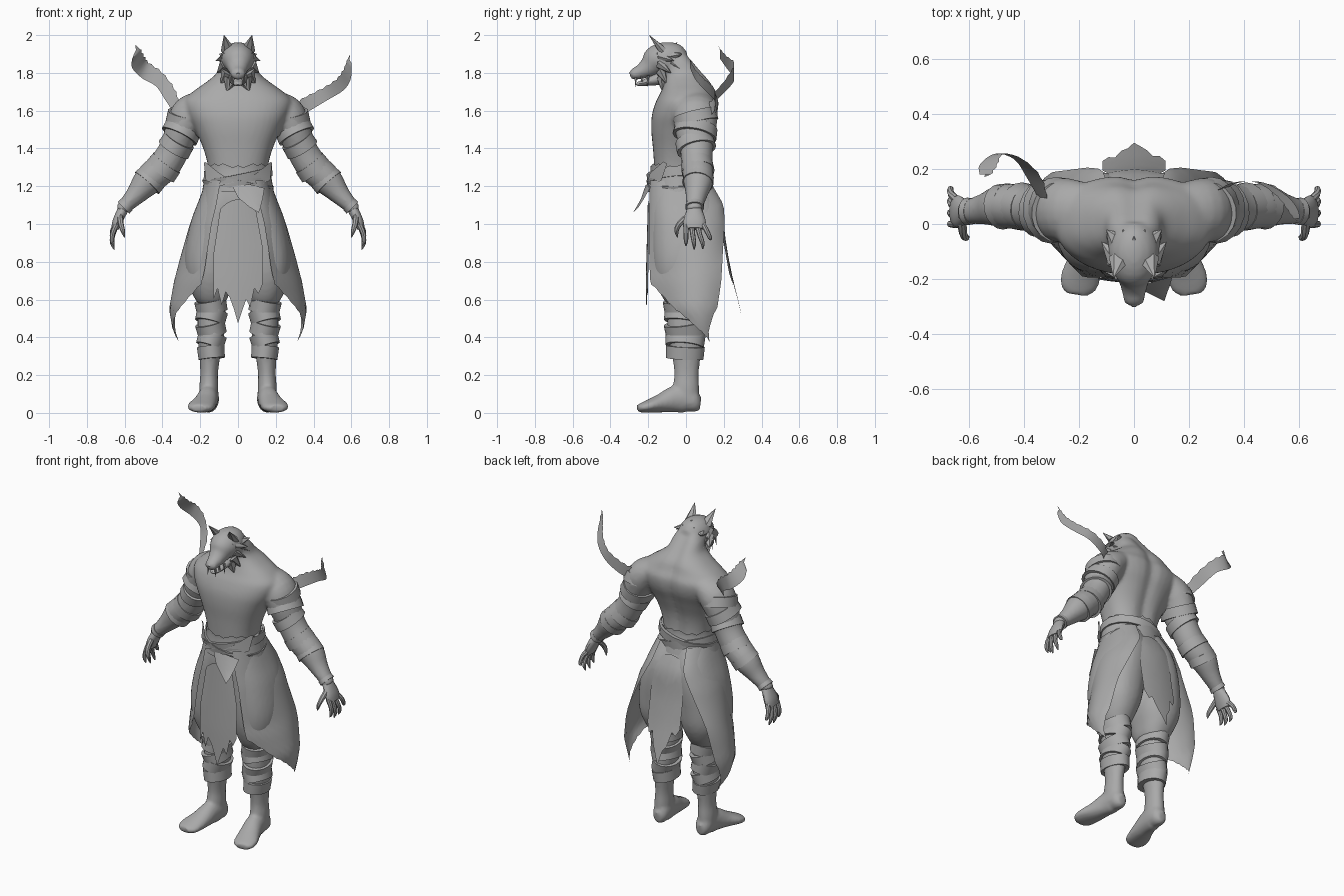
import bpy, bmesh, math
from mathutils import Vector

GREY = bpy.data.materials.new("plain_grey")
GREY.diffuse_color = (0.4, 0.4, 0.4, 1)


def grid_mesh(name, rows, closed=False, mirror=False, angle=40):
    """Skin a list of point rows; closed rows become a capped tube."""
    bm = bmesh.new()
    vs = [[bm.verts.new(p) for p in r] for r in rows]
    n = len(rows[0])
    for a, b in zip(vs, vs[1:]):
        for j in range(n if closed else n - 1):
            k = (j + 1) % n
            bm.faces.new((a[j], a[k], b[k], b[j]))
    if closed:
        bm.faces.new(vs[0])
        bm.faces.new(vs[-1])
    bmesh.ops.recalc_face_normals(bm, faces=bm.faces)
    me = bpy.data.meshes.new(name)
    bm.to_mesh(me)
    bm.free()
    ob = bpy.data.objects.new(name, me)
    bpy.context.collection.objects.link(ob)
    me.materials.append(GREY)
    bpy.ops.object.select_all(action='DESELECT')
    ob.select_set(True)
    bpy.context.view_layer.objects.active = ob
    bpy.ops.object.shade_smooth_by_angle(angle=math.radians(angle))
    if mirror:
        ob.modifiers.new("mirror", 'MIRROR').use_mirror_merge = False
    return ob


def blend(name, obs, voxel, smooth):
    """Join closed parts and melt them into one smooth skin."""
    bpy.ops.object.select_all(action='DESELECT')
    for o in obs:
        o.select_set(True)
    bpy.context.view_layer.objects.active = obs[0]
    bpy.ops.object.convert(target='MESH')
    bpy.ops.object.join()
    ob = bpy.context.view_layer.objects.active
    ob.name = name
    m = ob.modifiers.new("skin", 'REMESH')
    m.mode, m.voxel_size, m.use_smooth_shade = 'VOXEL', voxel, True
    s = ob.modifiers.new("soften", 'SMOOTH')
    s.factor, s.iterations = .5, smooth


def spline(keys, n=4):
    """Catmull-Rom interpolation of equal-length tuples."""
    if n == 1:
        return keys
    k = [keys[0]] + list(keys) + [keys[-1]]
    out = []
    for i in range(1, len(k) - 2):
        for t in (s / n for s in range(n)):
            out.append(tuple(
                0.5 * (2 * b + (c - a) * t + (2 * a - 5 * b + 4 * c - d) * t * t
                       + (3 * b - a - 3 * c + d) * t ** 3)
                for a, b, c, d in zip(*k[i - 1:i + 3])))
    return out + [tuple(keys[-1])]


def tube(name, keys, sides=20, n=4, ref=(0, 1, 0), mirror=False, angle=40):
    """Keys are x, y, z, radius along ref, radius across."""
    ks = spline(keys, n)
    P = [Vector(k[:3]) for k in ks]
    rows = []
    for i, k in enumerate(ks):
        d = (P[min(i + 1, len(P) - 1)] - P[max(i - 1, 0)]).normalized()
        r = Vector(ref)
        u = (r - d * r.dot(d)).normalized()
        v = d.cross(u)
        rows.append([P[i] + u * k[3] * math.cos(a) + v * k[4] * math.sin(a)
                     for a in (2 * math.pi * j / sides for j in range(sides))])
    return grid_mesh(name, rows, True, mirror, angle)


def slices(name, keys, e=1.0, groove=0.0, sides=40, n=4, mirror=False):
    """Horizontal sections: z, centre x, half width, front y, back y."""
    rows = []
    for z, cx, hw, yf, yb in spline(keys, n):
        row = []
        for a in (2 * math.pi * j / sides for j in range(sides)):
            c, s = math.cos(a), math.sin(a)
            x = hw * math.copysign(abs(c) ** e, c)
            y = (yf + yb) / 2 + (yb - yf) / 2 * math.copysign(abs(s) ** e, s)
            if s > 0:
                y -= groove * math.exp(-(x / 0.04) ** 2)
            row.append((cx + x, y, z))
        rows.append(row)
    return grid_mesh(name, rows, True, mirror)


def band(name, c, axis, h, ru, rv, mirror=True):
    """Short wrapped strip around a limb."""
    c, a = Vector(c), Vector(axis).normalized() * h / 2
    tube(name, [(*(c - a), ru, rv), (*(c + a), ru * 1.04, rv * 1.04)], 18, 1, mirror=mirror)


def spike(name, base, tip, r, flat=0.6, ref=(1, 0, 0), mirror=True):
    tube(name, [(*base, r, r * flat), (*tip, .001, .001)], 6, 1, ref, mirror, 30)


def lookup(table, z):
    for a, b in zip(table, table[1:]):
        if a[0] >= z >= b[0]:
            t = (a[0] - z) / (a[0] - b[0])
            return [p + (q - p) * t for p, q in zip(a[1:], b[1:])]
    return table[-1][1:] if z < table[-1][0] else table[0][1:]


# torso, neck, arms and skull melted into one body
torso = slices("torso", [
    (1.18, 0, .15, -.16, .10), (1.30, 0, .158, -.168, .09), (1.40, 0, .184, -.175, .10),
    (1.50, 0, .228, -.184, .135), (1.58, 0, .27, -.18, .168), (1.65, 0, .285, -.158, .176),
    (1.70, 0, .24, -.133, .155), (1.75, 0, .17, -.118, .135), (1.80, 0, .112, -.112, .095),
    (1.86, 0, .092, -.12, .045), (1.92, 0, .06, -.12, -.005)], .85, .018)
arm = tube("arm", [
    (.17, .05, 1.645, .10, .07), (.25, .05, 1.585, .118, .10), (.295, .05, 1.50, .11, .09),
    (.335, .055, 1.40, .088, .082), (.39, .06, 1.31, .083, .085), (.475, .065, 1.23, .08, .08),
    (.54, .055, 1.155, .058, .055), (.602, .045, 1.09, .044, .038), (.615, .045, 1.07, .04, .034)],
    mirror=True)
head = tube("head", [
    (0, .0, 1.86, .05, .05), (0, -.04, 1.865, .08, .084), (0, -.10, 1.872, .094, .092),
    (0, -.155, 1.864, .082, .083), (0, -.195, 1.832, .06, .058), (0, -.24, 1.806, .045, .04),
    (0, -.28, 1.792, .037, .03), (0, -.297, 1.788, .02, .016)], ref=(1, 0, 0))
blend("body", [torso, arm, head], .011, 5)

# arm wraps and hands
for i, (x, z, ax, r) in enumerate([(.278, 1.56, (.15, .25, -1), .113), (.298, 1.49, (.5, -.2, -1), .113),
                                   (.325, 1.42, (.6, .25, -1), .102)]):
    band(f"upper_arm_wrap_{i}", (x, .05, z), ax, .06, r, r - .014)
band("elbow_guard", (.395, .061, 1.30), (.75, .15, -1), .06, .084, .089)
band("forearm_guard", (.465, .065, 1.235), (.9, -.15, -1), .05, .08, .083)
band("wrist_cuff", (.597, .046, 1.095), (.7, 0, -.7), .025, .048, .043)
tube("palm", [(.602, .045, 1.09, .035, .03), (.622, .045, 1.05, .05, .028),
              (.64, .045, 1.01, .06, .026), (.652, .045, .975, .052, .02)], 14, 3, mirror=True)
for i, (y0, y1, zt) in enumerate([(.0, .0, .885), (.03, .043, .865), (.06, .088, .868), (.09, .128, .92)]):
    zm = (zt + .98) / 2
    tube(f"finger_{i}", [(.645, y0, .995, .015, .016), (.664, (y0 + y1) / 2, zm + .015, .013, .013),
                         (.666, y1, zm - .025, .011, .011), (.655, y1, zt, .003, .003)], 8, 3, mirror=True)
tube("thumb", [(.625, .01, 1.04, .017, .017), (.62, -.035, 1.0, .015, .015),
               (.61, -.05, .965, .012, .012), (.60, -.045, .93, .003, .003)], 8, 3, mirror=True)

# legs with feet, and leg wraps
leg = slices("lower_leg", [
    (.66, .14, .07, -.10, .09), (.50, .14, .074, -.10, .088), (.38, .145, .067, -.09, .09),
    (.28, .15, .053, -.07, .075), (.20, .153, .047, -.062, .067), (.13, .155, .051, -.07, .07),
    (.05, .155, .05, -.06, .07)], sides=20, mirror=True)
foot = tube("foot", [
    (.152, .077, .05, .025, .035), (.152, .05, .055, .046, .053), (.153, .005, .075, .053, .075),
    (.16, -.06, .072, .056, .071), (.175, -.13, .052, .064, .051), (.193, -.19, .037, .072, .036),
    (.203, -.23, .028, .066, .027), (.207, -.256, .024, .042, .019)], ref=(1, 0, 0), mirror=True)
blend("legs", [leg, foot], .01, 4)
for i, (z, ax) in enumerate([(.32, (.1, .05, 1)), (.385, (-.3, .1, 1)), (.445, (.25, -.15, 1)),
                             (.51, (-.25, .15, 1)), (.565, (.2, -.1, 1))]):
    r = .07 + .012 * (z - .3) / .25
    band(f"leg_wrap_{i}", (.142, -.005, z), ax, .066, r + .028, r)

# baggy trousers
trouser = slices("trouser_leg", [
    (1.25, .07, .09, -.16, .10), (1.12, .095, .115, -.18, .17), (1.0, .118, .136, -.182, .188),
    (.85, .138, .145, -.18, .18), (.74, .146, .135, -.17, .168), (.66, .146, .108, -.148, .138),
    (.60, .142, .084, -.118, .10), (.57, .14, .06, -.09, .08)], .9, sides=28, mirror=True)
hips = slices("hips", [(1.28, 0, .155, -.17, .10), (1.18, 0, .178, -.188, .13),
                       (1.08, 0, .20, -.19, .175), (.96, 0, .19, -.17, .16)], .9)
blend("trousers", [trouser, hips], .013, 4)

# side skirt panels: snug at the waist, flaring out and back to a torn point
SIDE = [(1.24, .165, -.19, .12), (1.1, .21, -.195, .20), (1.0, .255, -.195, .205),
        (.85, .298, -.195, .195), (.7, .338, -.19, .187), (.55, .365, -.15, .165),
        (.45, .348, -.07, .15), (.375, .318, .06, .14)]
HEM = [(1, .56), (.6, .375), (.1, .455), (-.5, .56), (-1, .68)]
rows = []
for i in range(19):
    row = []
    for j in range(21):
        s = -1 + j / 10
        hem = lookup(HEM, s)[0] + .008 * (j % 2)
        z = 1.23 + (hem - 1.23) * i / 18
        xo, yf, yb = lookup(SIDE, z)
        k = min(1, max(0, (1.12 - z) / .35))
        w = .58 - .12 * min(1, max(0, (.75 - z) / .3))
        sy = (1 - k) * math.sin(s * 1.4) / math.sin(1.4) + k * s
        row.append((xo * (1 - w * (1 - math.cos(s * (1.35 - .35 * k) - .35 * k))),
                    (yf + yb) / 2 + (yb - yf) / 2 * sy, z))
    rows.append(row)
grid_mesh("side_skirt", rows, mirror=True)


def hanging(name, hem, width, top, ypath, arch=0.0):
    """Torn cloth: hem heights per column, ypath gives y by height."""
    n, rows = len(hem), []
    for i in range(11):
        t, row = i / 10, []
        for j, h in enumerate(hem):
            s = 2 * j / (n - 1) - 1
            z = top - arch * s * s + (h - top + arch * s * s) * t
            w = width * (.72 + .28 * min(1, 2 * t))
            y, = lookup(ypath, z)
            row.append((s * w, y + math.copysign(.012 * s * s, -y), z))
        rows.append(row)
    grid_mesh(name, rows)


# front and back cloths
hanging("front_cloth", [.60, .66, .57, .64, .61, .55, .475, .54, .60, .56, .66, .63, .68], .13, 1.13,
        [(1.2, -.20), (1.0, -.205), (.7, -.213), (.47, -.213)], .05)
hanging("back_cloth", [.74, .70, .72, .63, .60, .51, .57, .62, .70, .68, .74], .115, 1.17,
        [(1.17, .15), (1.08, .195), (.92, .208), (.75, .238), (.52, .295)], .03)

# sash with torn upper edge, crossing wraps, loose flap and corners
rows = []
for i, (z, hw, yf, yb) in enumerate([(1.17, .19, -.202, .142), (1.24, .178, -.195, .125),
                                     (1.285, .172, -.188, .112), (1.31, .176, -.19, .114)]):
    rows.append([(hw * math.cos(a), (yf + yb) / 2 + (yb - yf) / 2 * math.sin(a),
                  z + (.015 * math.sin(5 * a) * (j % 2) if i == 3 else 0))
                 for j, a in ((j, math.pi * j / 20) for j in range(41))])
grid_mesh("sash", rows)
for i, (z, sx) in enumerate([(1.215, .22), (1.245, -.2)]):
    band(f"sash_wrap_{i}", (0, -.034, z), (sx, -.05, 1), .05, .168, .184, False)
grid_mesh("sash_flap", [[(-.03, -.205, 1.20), (.06, -.212, 1.21), (.14, -.19, 1.19)],
                        [(.0, -.225, 1.14), (.07, -.24, 1.13), (.13, -.225, 1.13)],
                        [(.06, -.25, 1.09), (.11, -.28, 1.06), (.12, -.25, 1.09)]])
grid_mesh("sash_corner", [[(.02, -.205, 1.22), (.10, -.195, 1.20)],
                          [(.10, -.19, 1.27), (.17, -.13, 1.23)],
                          [(.175, -.12, 1.33), (.18, -.10, 1.32)]], mirror=True)

# flying ribbons: x, y, z and half-width vector x, z
for name, keys in {
    "left_ribbon": [(-.33, .09, 1.62, .015, .025), (-.365, .17, 1.69, .025, .025),
                    (-.42, .235, 1.765, .015, .035), (-.49, .255, 1.81, .015, .04),
                    (-.53, .215, 1.855, .03, .03), (-.54, .18, 1.90, .02, .025)],
    "right_ribbon": [(.31, .12, 1.60, -.01, .035), (.37, .15, 1.635, -.01, .035),
                     (.46, .15, 1.685, -.012, .03), (.54, .10, 1.735, -.018, .027),
                     (.578, .05, 1.79, -.018, .025), (.59, .02, 1.85, -.01, .02)]}.items():
    rows = []
    for i, (x, y, z, wx, wz) in enumerate(spline(keys, 4)):
        k = 1 + .2 * (i % 2)
        rows.append([(x + wx * k, y, z + wz * k), (x, y, z), (x - wx, y, z - wz)])
    x, y, z = rows[-1][1]
    rows.append([(x + math.copysign(.004, x), y - .01, z + .05), (x, y, z + .02), (x * 1.02, y, z)])
    grid_mesh(name, rows)

# beast face: jaw, nose, brows, ears, teeth
tube("jaw", [(0, -.10, 1.78, .06, .045), (0, -.16, 1.765, .048, .032), (0, -.22, 1.748, .035, .018),
             (0, -.252, 1.742, .022, .012), (0, -.262, 1.744, .008, .006)], 14, 3, (1, 0, 0))
tube("nose", [(0, -.265, 1.806, .016, .012), (0, -.286, 1.80, .019, .014), (0, -.297, 1.793, .01, .008)],
     10, 2, (1, 0, 0))
tube("brow", [(.012, -.208, 1.858, .012, .01), (.04, -.196, 1.882, .014, .012), (.075, -.15, 1.90, .008, .006)],
     8, 3, (0, 0, 1), True)
spike("ear", (.052, -.125, 1.92), (.074, -.195, 2.0), .04, .6)
for i, (x, y, z, dz) in enumerate([(.025, -.265, 1.775, -.05), (.042, -.20, 1.785, -.06)]):
    spike(f"upper_fang_{i}", (x, y, z), (x + .004, y - .004, z + dz), .008, 1)
spike("lower_fang", (.03, -.232, 1.755), (.034, -.242, 1.80), .007, 1)

# cheek fur and mane tufts lying back along the neck
for i, (b, t) in enumerate([
        ((.06, -.12, 1.88), (.118, -.065, 1.865)), ((.06, -.13, 1.84), (.112, -.08, 1.80)),
        ((.05, -.13, 1.80), (.092, -.10, 1.74)), ((.035, -.13, 1.77), (.06, -.125, 1.70)),
        ((.055, -.07, 1.89), (.10, -.02, 1.90)), ((.055, -.06, 1.84), (.108, .005, 1.80)),
        ((.03, -.09, 1.92), (.04, -.02, 1.93))]):
    spike(f"fur_tuft_{i}", b, t, .046)
for i, (b, t) in enumerate([((0, -.12, 1.93), (0, -.045, 1.96)), ((0, -.06, 1.90), (0, .0, 1.905))]):
    spike(f"mane_tuft_{i}", b, t, .04, mirror=False)
